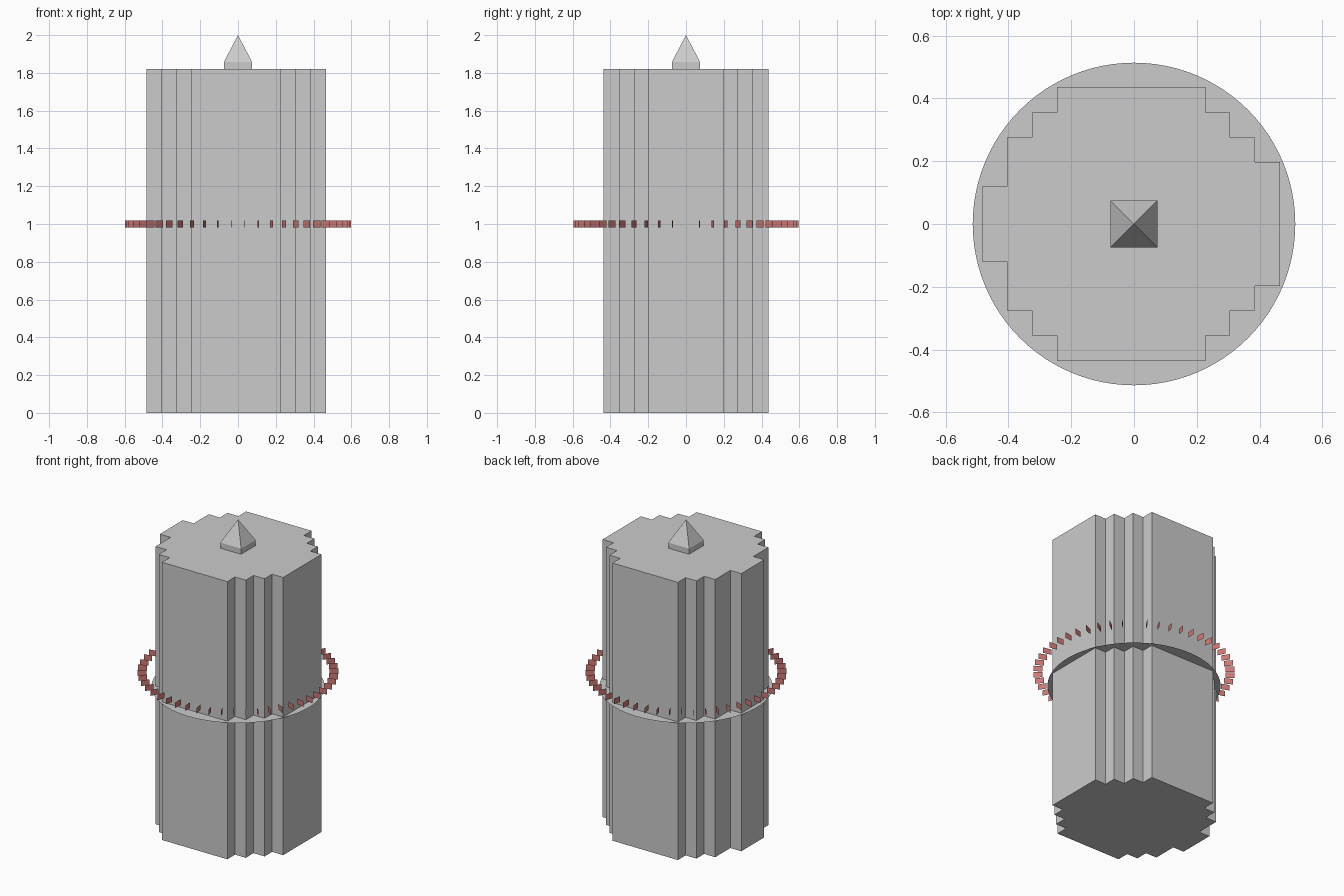
import bpy, bmesh, math

old = bpy.data.objects.get("Cube")
if old:
    bpy.data.objects.remove(old, do_unlink=True)


def material(name, rgb):
    m = bpy.data.materials.new(name)
    m.use_nodes = True
    m.diffuse_color = (*rgb, 1)
    m.node_tree.nodes["Principled BSDF"].inputs["Base Color"].default_value = (*rgb, 1)
    return m


grey = material("light grey", (0.6, 0.6, 0.6))
red = material("soft red", (0.6, 0.19, 0.18))


def finish(name, bm, mat):
    mesh = bpy.data.meshes.new(name)
    bm.to_mesh(mesh)
    bm.free()
    mesh.materials.append(mat)
    obj = bpy.data.objects.new(name, mesh)
    bpy.context.collection.objects.link(obj)
    return obj


# Stepped column: half outline mirrored across y, extruded upwards
BODY_TOP = 1.82
half = [(0.466, 0.198), (0.386, 0.198), (0.386, 0.276), (0.306, 0.276),
        (0.306, 0.356), (0.228, 0.356), (0.228, 0.436), (-0.246, 0.436),
        (-0.246, 0.356), (-0.325, 0.356), (-0.325, 0.276), (-0.405, 0.276),
        (-0.405, 0.119), (-0.484, 0.119)]
outline = half + [(x, -y) for x, y in reversed(half)]
bm = bmesh.new()
base = bm.faces.new([bm.verts.new((x, y, 0)) for x, y in outline])
top = bmesh.ops.extrude_face_region(bm, geom=[base], use_keep_orig=True)
bmesh.ops.translate(bm, vec=(0, 0, BODY_TOP),
                    verts=[v for v in top["geom"] if isinstance(v, bmesh.types.BMVert)])
bmesh.ops.recalc_face_normals(bm, faces=bm.faces)
finish("stepped_column", bm, grey)

# Flat round collar around the middle of the column
bm = bmesh.new()
bmesh.ops.create_circle(bm, cap_ends=True, radius=0.514, segments=96)
bmesh.ops.translate(bm, vec=(0, 0, 0.905), verts=bm.verts)
finish("round_collar", bm, grey)

# Spire: short square block drawn up to a point
bm = bmesh.new()
s = 0.075
rings = [[bm.verts.new((x * s, y * s, z)) for x, y in ((-1, -1), (1, -1), (1, 1), (-1, 1))]
         for z in (BODY_TOP, 1.857)]
tip = bm.verts.new((0, 0, 2))
bm.faces.new(rings[0][::-1])
for i in range(4):
    j = (i + 1) % 4
    bm.faces.new((rings[0][i], rings[0][j], rings[1][j], rings[1][i]))
    bm.faces.new((rings[1][i], rings[1][j], tip))
finish("spire", bm, grey)

# Floating ring of upright radial plates
COUNT, INNER, OUTER = 50, 0.545, 0.598
bm = bmesh.new()
for k in range(COUNT):
    a = 2 * math.pi * k / COUNT
    bm.faces.new([bm.verts.new((r * math.cos(a), r * math.sin(a), z))
                  for r, z in ((INNER, 0.982), (OUTER, 0.982), (OUTER, 1.019), (INNER, 1.019))])
finish("plate_ring", bm, red)
